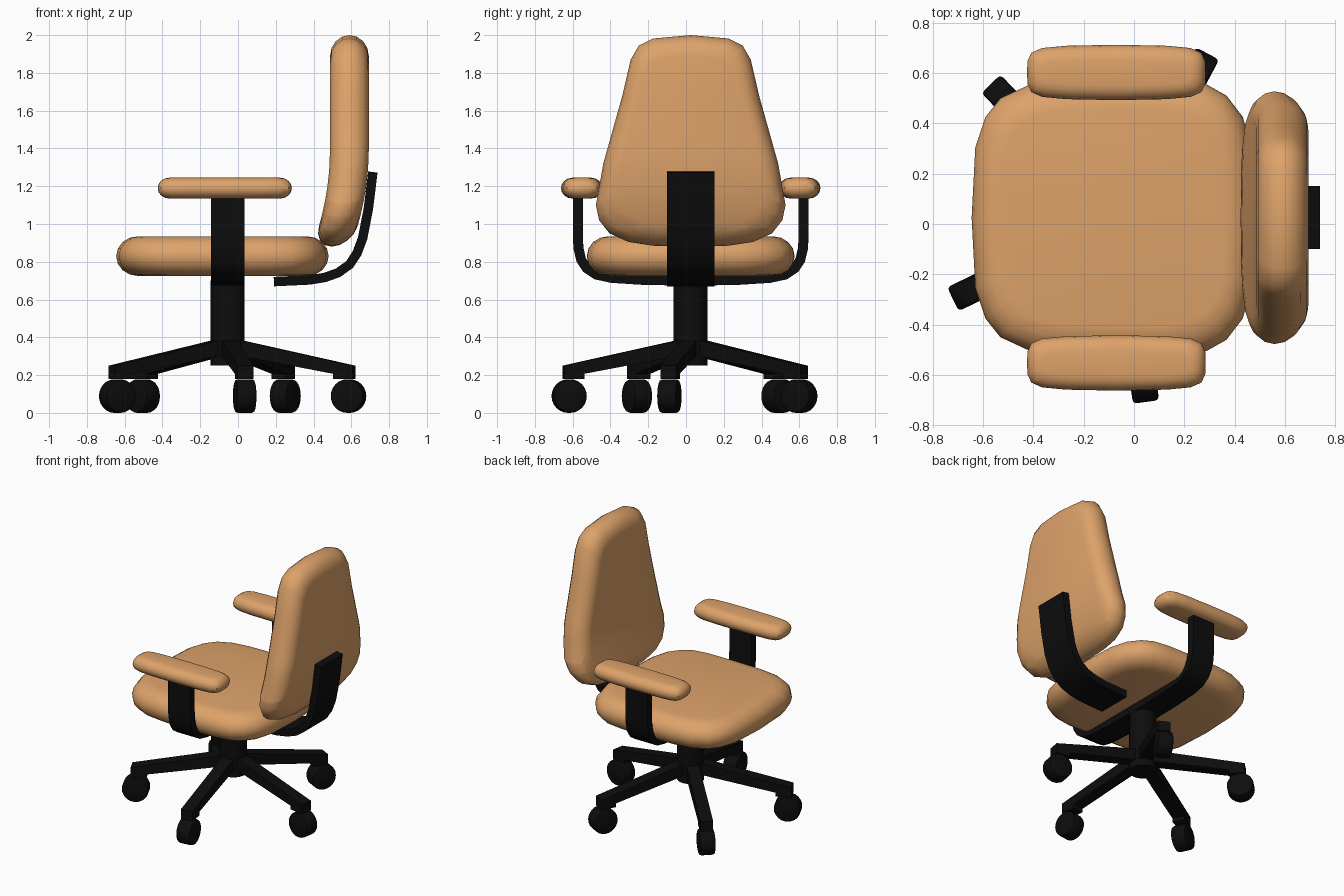
import bpy, bmesh, math
from mathutils import Matrix, Vector

if "Cube" in bpy.data.objects:
    bpy.data.objects.remove(bpy.data.objects["Cube"])

CX, CY = -0.055, 0.025        # axis of the column


def material(name, rgb):
    m = bpy.data.materials.new(name)
    m.diffuse_color = (*rgb, 1)
    m.use_nodes = True
    m.node_tree.nodes["Principled BSDF"].inputs["Base Color"].default_value = m.diffuse_color
    return m


TAN = material("tan upholstery", (0.73, 0.365, 0.145))
BLACK = material("black plastic", (0.004, 0.004, 0.004))


def finish(name, bm, mat, angle):
    bmesh.ops.recalc_face_normals(bm, faces=bm.faces)
    me = bpy.data.meshes.new(name)
    bm.to_mesh(me)
    bm.free()
    me.materials.append(mat)
    ob = bpy.data.objects.new(name, me)
    bpy.context.collection.objects.link(ob)
    bpy.ops.object.select_all(action='DESELECT')
    ob.select_set(True)
    bpy.context.view_layer.objects.active = ob
    bpy.ops.object.shade_smooth_by_angle(angle=math.radians(angle))
    return ob


def pillow(outline, half, inset, steps=8):
    """Outline stacked in shrinking rings, giving a rounded rim."""
    bm = bmesh.new()
    hu = max(abs(p[0]) for p in outline)
    hv = max(abs(p[1]) for p in outline)
    rings = []
    for i in range(steps + 1):
        a = math.pi * (i / steps - 0.5)
        d = inset * (1 - math.cos(a))
        rings.append([bm.verts.new((u * (1 - d / hu), v * (1 - d / hv), half * math.sin(a)))
                      for u, v in outline])
    n = len(outline)
    for r, s in zip(rings, rings[1:]):
        for j in range(n):
            k = (j + 1) % n
            bm.faces.new((r[j], r[k], s[k], s[j]))
    bm.faces.new(rings[0][::-1])
    bm.faces.new(rings[-1])
    return bm


def prism(name, profile, width, angle=0.0):
    """Side profile (distance, z) given thickness, turned about the column."""
    bm = bmesh.new()
    f = bm.faces.new([bm.verts.new((u, -width / 2, z)) for u, z in profile])
    ext = bmesh.ops.extrude_face_region(bm, geom=[f])["geom"]
    bmesh.ops.translate(bm, vec=(0, width, 0),
                        verts=[g for g in ext if isinstance(g, bmesh.types.BMVert)])
    bm.transform(Matrix.Translation((CX, CY, 0)) @ Matrix.Rotation(angle, 4, 'Z'))
    return finish(name, bm, BLACK, 30)


def ribbon(path, t):
    """Closed profile of a bent strip of thickness t along a path."""
    pts = [Vector(p) for p in path]
    a, b = [], []
    for i, p in enumerate(pts):
        d = (pts[min(i + 1, len(pts) - 1)] - pts[max(i - 1, 0)]).normalized()
        n = Vector((-d.y, d.x)) * t / 2
        a.append(tuple(p + n))
        b.append(tuple(p - n))
    return a + b[::-1]


def mirror_v(half):
    """Mirror a half outline that starts and ends on v = 0."""
    return half + [(u, -v) for u, v in half[-2:0:-1]]


# seat cushion
seat = mirror_v([(-.5625, 0), (-.548, .28), (-.508, .40), (-.448, .475), (-.34, .525),
                 (-.2, .545), (0, .55), (.25, .548), (.37, .53), (.45, .485),
                 (.515, .40), (.55, .27), (.5625, 0)])
bm = pillow(seat, .105, .115)
bm.transform(Matrix.Translation((-.0825, CY, .83)))
finish("seat", bm, TAN, 40)

# backrest: outline in height and width, then bent forward at the bottom
back = mirror_v([(-.56, 0), (-.555, .2), (-.535, .33), (-.49, .43), (-.42, .485),
                 (-.34, .502), (-.12, .463), (.24, .362), (.43, .318), (.505, .275),
                 (.542, .20), (.56, 0)])
bm = pillow(back, .1025, .11)
bm.transform(Matrix(((0, 0, 1, 0), (0, 1, 0, CY), (1, 0, 0, 1.44), (0, 0, 0, 1))))
for z in (.98, 1.05, 1.12, 1.2, 1.28, 1.4):
    bmesh.ops.bisect_plane(bm, geom=bm.verts[:] + bm.edges[:] + bm.faces[:],
                           plane_co=(0, 0, z), plane_no=(0, 0, 1))
for v in bm.verts:
    v.co.x += .59 - .35 * max(0, 1.4 - v.co.z) ** 2
finish("backrest", bm, TAN, 40)

# armrest pads
pad = mirror_v([(-.355, 0), (-.353, .045), (-.338, .078), (-.295, .097), (-.2, .106),
                (0, .11), (.2, .106), (.295, .097), (.338, .078), (.353, .045), (.355, 0)])
for side, label in ((-1, "right"), (1, "left")):
    bm = pillow(pad, .055, .06)
    bm.transform(Matrix.Translation((-.07, CY + side * .577, 1.19)))
    finish(label + "_armrest", bm, TAN, 40)

# U-shaped arm bracket under the seat
arm = [(0, .70), (.25, .704), (.42, .715), (.50, .732), (.55, .765), (.58, .81),
       (.594, .87), (.598, .94), (.598, 1.16)]
arm = [(-u, z) for u, z in arm[:0:-1]] + arm
prism("arm_bracket", ribbon(arm, .053), .178, math.pi / 2)

# curved strap carrying the backrest
strap = [(.19, .695), (.38, .704), (.46, .717), (.53, .742), (.59, .785), (.63, .845),
         (.66, .925), (.69, 1.08), (.714, 1.275)]
prism("back_strap", ribbon([(x - CX, z) for x, z in strap], .05), .25)

# central column
bm = bmesh.new()
bmesh.ops.create_cone(bm, cap_ends=True, segments=24, radius1=.09, radius2=.09, depth=.45,
                      matrix=Matrix.Translation((CX, CY, .475)))
finish("column", bm, BLACK, 30)

# five legs with a caster wheel each
leg = [(0, .40), (.68, .25), (.68, .18), (.575, .18), (.575, .207), (0, .315)]
for i in range(5):
    ang = math.radians(-10 + 72 * i)
    prism(f"base_leg_{i + 1}", leg, .085, ang)
    bm = bmesh.new()
    bmesh.ops.create_cone(bm, cap_ends=True, segments=24, radius1=.089, radius2=.089, depth=.105)
    rims = [e for e in bm.edges if abs(e.verts[0].co.z - e.verts[1].co.z) < 1e-5]
    bmesh.ops.bevel(bm, geom=rims, offset=.015, segments=2, profile=.5, affect='EDGES')
    bm.transform(Matrix.Translation((CX, CY, 0)) @ Matrix.Rotation(ang, 4, 'Z')
                 @ Matrix.Translation((.65, 0, .089)) @ Matrix.Rotation(math.pi / 2, 4, 'X'))
    finish(f"caster_wheel_{i + 1}", bm, BLACK, 30)
